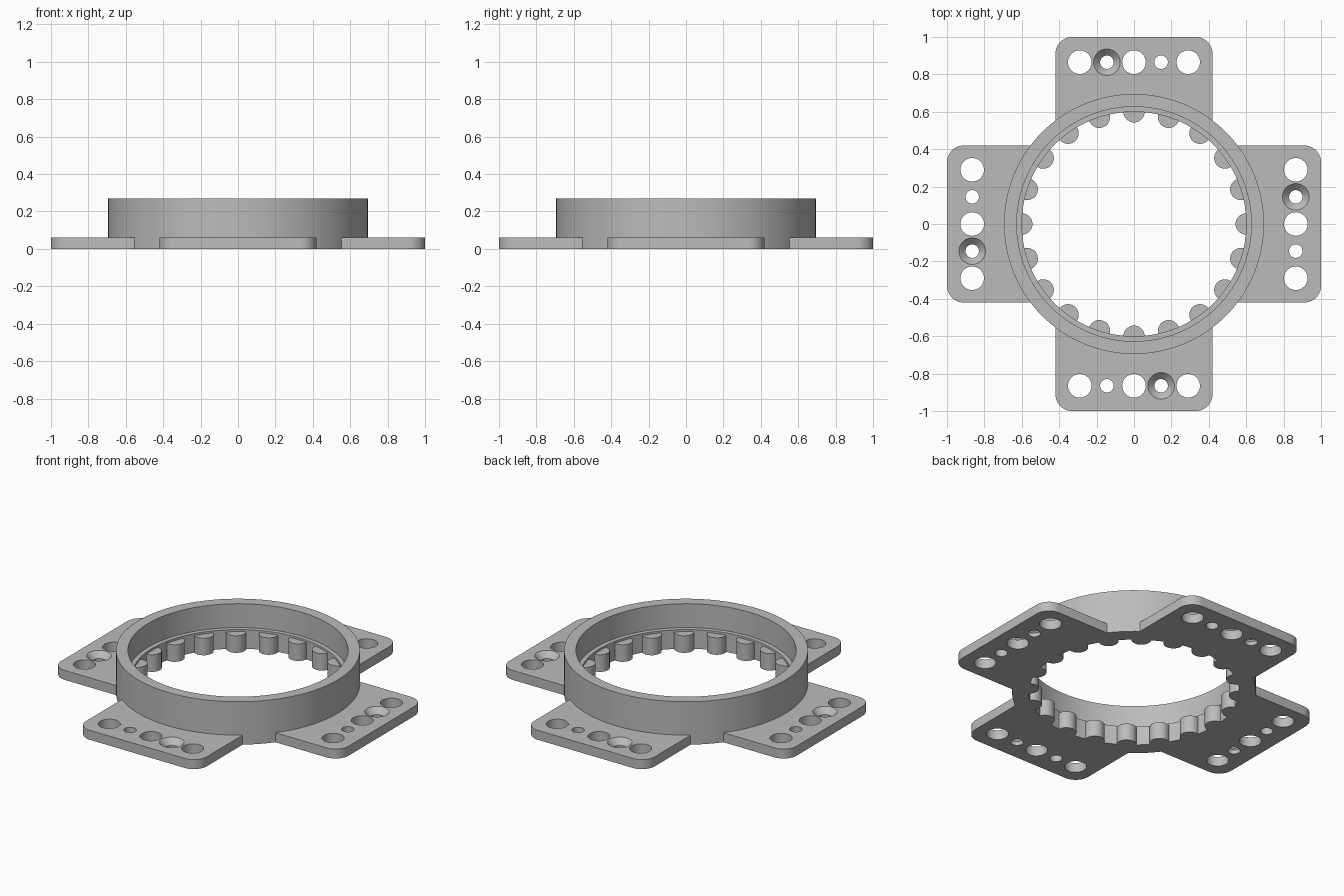
import bpy, bmesh
from math import sin, cos, pi, asin, radians

if "Cube" in bpy.data.objects:
    bpy.data.objects.remove(bpy.data.objects["Cube"])

grey = bpy.data.materials.new("plain grey")
grey.use_nodes = True
GREY = (0.5, 0.5, 0.5, 1)
grey.diffuse_color = GREY
grey.node_tree.nodes["Principled BSDF"].inputs["Base Color"].default_value = GREY

OUTER, SEAT, BORE = 0.695, 0.627, 0.6
HEIGHT, LEDGE, TOOTH_TOP, PLATE = 0.27, 0.12, 0.107, 0.06


def arc(cx, cy, r, a0, a1, n):
    return [(cx + r * cos(a0 + (a1 - a0) * i / n), cy + r * sin(a0 + (a1 - a0) * i / n))
            for i in range(n + 1)]


def prism(bm, outline, z0, z1):
    face = bm.faces.new([bm.verts.new((x, y, z0)) for x, y in outline])
    top = bmesh.ops.extrude_face_region(bm, geom=[face])["geom"]
    bmesh.ops.translate(bm, vec=(0, 0, z1 - z0),
                        verts=[v for v in top if isinstance(v, bmesh.types.BMVert)])


def lathe(bm, profile, cx=0, cy=0, n=48, closed=False):
    """Revolve (radius, z) points; an open profile is capped at both ends."""
    rings = [[bm.verts.new((cx + r * cos(2 * pi * i / n), cy + r * sin(2 * pi * i / n), z))
              for i in range(n)] for r, z in profile]
    pairs = list(zip(rings, rings[1:]))
    if closed:
        pairs.append((rings[-1], rings[0]))
    else:
        bm.faces.new(rings[0])
        bm.faces.new(rings[-1])
    for a, b in pairs:
        for i in range(n):
            j = (i + 1) % n
            bm.faces.new((a[i], a[j], b[j], b[i]))


def finish(bm, name):
    bmesh.ops.recalc_face_normals(bm, faces=bm.faces[:])
    mesh = bpy.data.meshes.new(name)
    bm.to_mesh(mesh)
    bm.free()
    mesh.materials.append(grey)
    ob = bpy.data.objects.new(name, mesh)
    bpy.context.collection.objects.link(ob)
    return ob


def activate(ob):
    bpy.ops.object.select_all(action="DESELECT")
    ob.select_set(True)
    bpy.context.view_layer.objects.active = ob


def smooth(ob):
    activate(ob)
    bpy.ops.object.shade_smooth_by_angle(angle=radians(30))


# Collar with a stepped bore
bm = bmesh.new()
lathe(bm, [(OUTER, 0), (OUTER, HEIGHT), (SEAT, HEIGHT), (SEAT, LEDGE), (BORE, LEDGE), (BORE, 0)],
      n=128, closed=True)
smooth(finish(bm, "collar"))

# Half-round teeth around the lower bore
bm = bmesh.new()
for k in range(20):
    a = k * pi / 10
    prism(bm, arc(BORE * cos(a), BORE * sin(a), 0.057, a + pi / 2, a + 3 * pi / 2, 20), 0, TOOTH_TOP)
smooth(finish(bm, "bore_teeth"))

# Mounting flange: rounded outer corners, inner edge following the collar
W, CORNER, EDGE = 0.42, 0.09, 0.865
r = OUTER - 0.001
half = asin(W / r)
outline = arc(0, 0, r, pi / 2 + half, pi / 2 - half, 32)
outline += arc(W - CORNER, 1 - CORNER, CORNER, 0, pi / 2, 10)
outline += arc(CORNER - W, 1 - CORNER, CORNER, pi / 2, pi, 10)
bm = bmesh.new()
prism(bm, outline, 0, PLATE)
flange = finish(bm, "flange_back")

# Bolt holes: three large, one small, one countersunk
bm = bmesh.new()
for x, radius in ((-0.29, 0.063), (0, 0.063), (0.29, 0.063), (0.145, 0.036)):
    lathe(bm, [(radius, -0.1), (radius, 0.2)], x, EDGE)
lathe(bm, [(0.036, -0.1), (0.036, 0.025), (0.071, PLATE), (0.071, 0.2)], -0.145, EDGE)
cutter = finish(bm, "hole_cutter")
cutter.hide_render = True

activate(flange)
mod = flange.modifiers.new("holes", "BOOLEAN")
mod.operation = "DIFFERENCE"
mod.solver = "EXACT"
mod.object = cutter
bpy.ops.object.modifier_apply(modifier=mod.name)
bpy.data.objects.remove(cutter)
smooth(flange)

# Same flange on the other three sides
for k, side in enumerate(("right", "front", "left"), 1):
    copy = bpy.data.objects.new("flange_" + side, flange.data)
    copy.rotation_euler.z = k * pi / 2
    bpy.context.collection.objects.link(copy)
